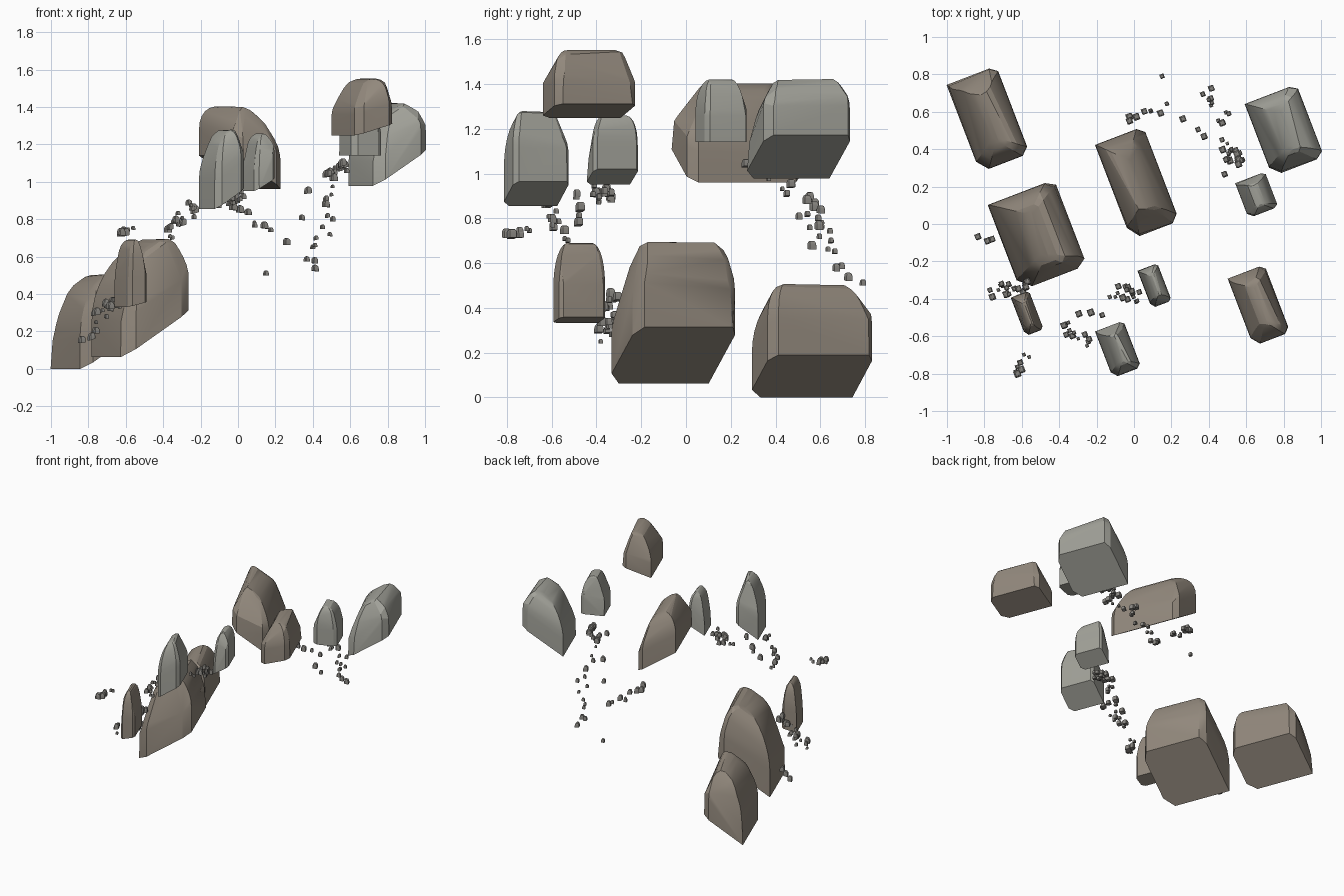
import bpy, bmesh, math, random
from mathutils import Vector, Matrix

if "Cube" in bpy.data.objects:
    bpy.data.objects.remove(bpy.data.objects["Cube"])

random.seed(7)
TURN = Matrix.Rotation(math.radians(21), 4, 'Z')

# Unit plan outline of a rock: rectangle with unevenly chipped corners
PLAN = [(-1, 1), (.72, 1), (1, .88), (1, -.85), (.72, -1), (-.65, -1), (-1, -.76)]
WALL = .42  # share of the height that is upright wall


def rock(bm, pos, hw, hl, h, slope, steps, cuts):
    """Arched block with a base sheared to follow the hillside."""
    levels = [(0, 1, 1), (WALL, 1, 1)]
    for i in range(1, steps + 1):
        a = math.radians(86) * i / steps
        levels.append((WALL + (1 - WALL) * math.sin(a),
                       math.cos(a) ** .9, 1 - .5 * (1 - math.cos(a)) ** 1.1))
    pts = [Vector((x * su, y * sv, k)) for k, su, sv in levels for x, y in PLAN]
    # flat chips knocked off the upper part
    for _ in range(cuts):
        a = random.uniform(0, 2 * math.pi)
        n = Vector((math.cos(a), math.sin(a), random.uniform(.5, 1.5))).normalized()
        limit = max(p.dot(n) for p in pts) - random.uniform(.05, .13)
        for p in pts:
            if p.z > .3 and p.dot(n) > limit:
                p -= n * (p.dot(n) - limit)
    verts = []
    for p in pts:
        q = Vector((p.x * hw, p.y * hl, p.z * h + slope * p.x * hw))
        verts.append(bm.verts.new(TURN @ q + Vector(pos)))
    res = bmesh.ops.convex_hull(bm, input=verts)
    junk = {g for key in ('geom_interior', 'geom_unused') for g in res[key]
            if isinstance(g, bmesh.types.BMVert)}
    bmesh.ops.delete(bm, geom=list(junk), context='VERTS')


def finish(name, bm, color, angle):
    bmesh.ops.dissolve_limit(bm, angle_limit=math.radians(1),
                             verts=bm.verts[:], edges=bm.edges[:])
    bmesh.ops.recalc_face_normals(bm, faces=bm.faces[:])
    me = bpy.data.meshes.new(name)
    bm.to_mesh(me)
    bm.free()
    ob = bpy.data.objects.new(name, me)
    bpy.context.collection.objects.link(ob)
    me.materials.append(color)
    bpy.ops.object.select_all(action='DESELECT')
    ob.select_set(True)
    bpy.context.view_layer.objects.active = ob
    bpy.ops.object.shade_smooth_by_angle(angle=math.radians(angle))


def material(name, rgb):
    m = bpy.data.materials.new(name)
    m.diffuse_color = (*rgb, 1)
    m.use_nodes = True
    m.node_tree.nodes["Principled BSDF"].inputs["Base Color"].default_value = m.diffuse_color
    return m


brown = material("brown_stone", (.29, .25, .205))
grey = material("grey_stone", (.36, .36, .32))
dark = material("pebble_stone", (.26, .25, .23))

# Boulders: x, y, base height, half width, half length, height, base slope
BOULDERS = [
    ("large_boulder", brown, -.78, .561, .095, .142, .25, .39, .67),
    ("large_boulder", brown, -.517, -.059, .188, .19, .245, .475, .66),
    ("large_boulder", brown, .017, .22, 1.05, .138, .27, .33, -.65),
    ("large_boulder", grey, .804, .501, 1.075, .148, .207, .32, .65),
    ("large_boulder", brown, .668, -.435, 1.28, .105, .193, .268, .3),
    ("small_boulder", grey, .656, .155, 1.14, .085, .1, .28, 0),
    ("small_boulder", grey, .11, -.33, .985, .057, .107, .27, .6),
    ("small_boulder", grey, -.085, -.67, .91, .081, .133, .36, .67),
    ("small_boulder", brown, -.571, -.478, .345, .052, .11, .345, .25),
]
for name, mat, x, y, z, hw, hl, h, slope in BOULDERS:
    bm = bmesh.new()
    rock(bm, (x, y, z), hw, hl, h, slope, 7, 6)
    finish(name, bm, mat, 18)

# Pebble trails: start, end, count, sideways scatter
TRAILS = [
    ((-.82, -.06, .15), (-.78, -.1, .18), 3, .03),
    ((-.76, -.37, .26), (-.55, -.34, .44), 24, .04),
    ((-.64, -.8, .70), (-.57, -.71, .74), 8, .02),
    ((-.38, -.55, .70), (-.24, -.62, .88), 13, .035),
    ((-.28, -.46, .78), (-.14, -.48, .9), 5, .03),
    ((-.1, -.35, .87), (.02, -.38, .92), 18, .04),
    ((-.05, .58, .88), (.15, .63, .72), 8, .03),
    ((.15, .79, .5), (.15, .79, .5), 1, 0),
    ((.27, .58, .67), (.38, .45, .93), 3, .02),
    ((.38, .69, .52), (.5, .54, .86), 11, .04),
    ((.48, .46, .9), (.5, .28, 1.03), 5, .02),
    ((.5, .38, 1.03), (.59, .35, 1.09), 15, .035),
]
for a, b, count, scatter in TRAILS:
    bm = bmesh.new()
    for i in range(count):
        t = i / max(count - 1, 1)
        p = Vector(a).lerp(Vector(b), t)
        p += Vector((random.uniform(-1, 1), random.uniform(-1, 1),
                     random.uniform(-.5, .5))) * scatter
        s = random.uniform(.008, .018)
        rock(bm, p, s, s * 1.05, s * 2.3, random.uniform(-.2, .3), 3, 0)
    finish("pebbles", bm, dark, 20)
